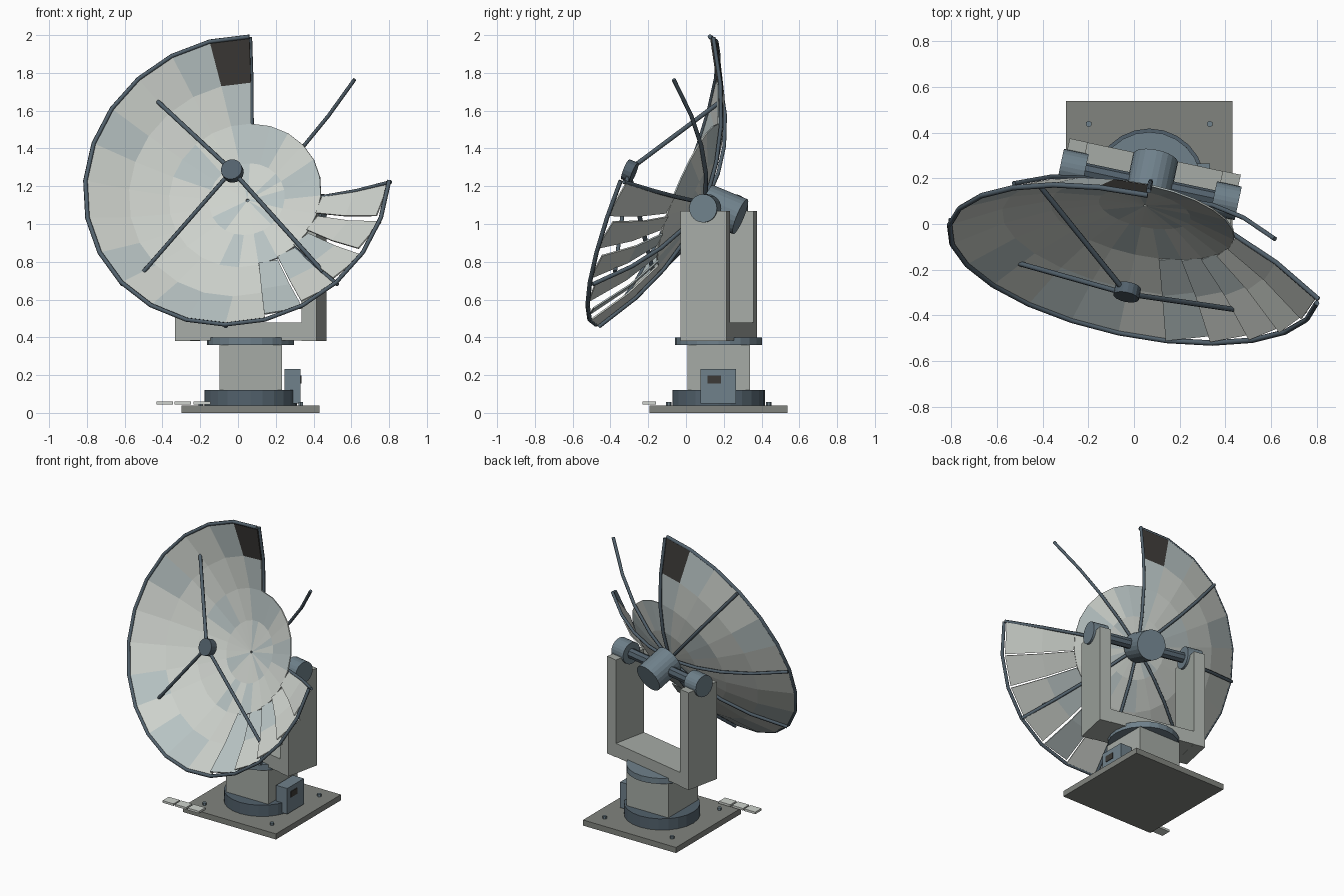
import bpy, bmesh, random
from math import sin, cos, pi, radians
from mathutils import Matrix, Vector

if "Cube" in bpy.data.objects:
    bpy.data.objects.remove(bpy.data.objects["Cube"])

random.seed(4)


def mat(name, r, g, b):
    m = bpy.data.materials.new(name)
    m.diffuse_color = (r, g, b, 1)
    m.use_nodes = True
    m.node_tree.nodes["Principled BSDF"].inputs["Base Color"].default_value = m.diffuse_color
    return m


PALE = mat("pale_panel", 0.62, 0.65, 0.61)
BLUE = mat("bluish_panel", 0.48, 0.55, 0.55)
BURNT = mat("burnt_panel", 0.045, 0.042, 0.038)
STEEL = mat("dark_steel", 0.085, 0.12, 0.15)
MOTOR = mat("blue_grey_steel", 0.16, 0.22, 0.26)
PAINT = mat("grey_paint", 0.38, 0.41, 0.38)
PLATE = mat("plate_grey", 0.22, 0.23, 0.21)


def finish(name, bm, matrix, *mats):
    me = bpy.data.meshes.new(name)
    bm.to_mesh(me)
    bm.free()
    for m in mats:
        me.materials.append(m)
    ob = bpy.data.objects.new(name, me)
    ob.matrix_world = matrix
    bpy.context.collection.objects.link(ob)
    return ob


def box(name, lo, hi, m, matrix=Matrix()):
    bm = bmesh.new()
    lo, hi = Vector(lo), Vector(hi)
    bmesh.ops.create_cube(bm, size=1, matrix=Matrix.Translation((lo + hi) / 2)
                          @ Matrix.Diagonal((*(hi - lo), 1)))
    return finish(name, bm, matrix, m)


def cyl(name, a, b, r, m, matrix=Matrix(), sides=24):
    a, b = Vector(a), Vector(b)
    bm = bmesh.new()
    rot = (b - a).to_track_quat('Z', 'Y').to_matrix().to_4x4()
    bmesh.ops.create_cone(bm, cap_ends=True, segments=sides, radius1=r, radius2=r,
                          depth=(b - a).length, matrix=Matrix.Translation((a + b) / 2) @ rot)
    return finish(name, bm, matrix, m)


def tube(name, pts, r, m, matrix):
    cu = bpy.data.curves.new(name, 'CURVE')
    cu.dimensions = '3D'
    cu.bevel_depth, cu.bevel_resolution, cu.use_fill_caps = r, 1, True
    sp = cu.splines.new('POLY')
    sp.points.add(len(pts) - 1)
    for p, co in zip(sp.points, pts):
        p.co = (*co, 1)
    cu.materials.append(m)
    ob = bpy.data.objects.new(name, cu)
    ob.matrix_world = matrix
    bpy.context.collection.objects.link(ob)
    bpy.ops.object.select_all(action='DESELECT')
    ob.select_set(True)
    bpy.context.view_layer.objects.active = ob
    bpy.ops.object.convert(target='MESH')


# Base plate, anchor bolts and pedestal
CX, CY = 0.067, 0.173
box("base_plate", (CX - .365, CY - .365, 0), (CX + .365, CY + .365, .04), PLATE)
for i, (sx, sy) in enumerate([(-1, -1), (1, -1), (-1, 1), (1, 1)]):
    x, y = CX + sx * .265, CY + sy * .265
    cyl(f"anchor_bolt_{i}", (x, y, .035), (x, y, .058), .014, MOTOR, sides=6)
cyl("base_ring", (CX, CY, .04), (CX, CY, .12), .245, STEEL)
box("pedestal", (CX - .165, CY - .165, .12), (CX + .165, CY + .165, .362), PAINT)
cyl("turntable", (CX, CY, .36), (CX, CY, .40), .23, MOTOR)

# Control box with a dark window
box("control_box", (.245, .078, .05), (.332, .265, .232), MOTOR)
box("control_window", (.325, .115, .155), (.336, .185, .197), BURNT)

# Fallen panel scraps beside the base
for i, (x0, x1) in enumerate([(-.432, -.345), (-.335, -.248), (-.235, -.145)]):
    box(f"scrap_panel_{i}", (x0, -.23, .045), (x1, -.16, .06), PALE)

# Yoke, turned about the vertical
YOKE = Matrix.Translation((CX, CY, 0)) @ Matrix.Rotation(radians(-12), 4, 'Z')
box("yoke_beam", (-.304, -.124, .382), (.304, .124, .478), PAINT, YOKE)
for side, s in (("left", -1), ("right", 1)):
    xs = sorted((s * .302, s * .383))
    box(side + "_yoke_arm", (xs[0], -.125, .38), (xs[1], .125, 1.07), PAINT, YOKE)
    cyl(side + "_bearing", (s * .287, 0, 1.083), (s * .398, 0, 1.083), .075, MOTOR, YOKE)
cyl("tilt_axle", (-.3, 0, 1.083), (.3, 0, 1.083), .035, STEEL, YOKE, 8)

# Dish frame: local z is the pointing axis, origin at the dish vertex
A, E = radians(12), radians(22)
X = Vector((cos(A), -sin(A), 0))
Z = Vector((-sin(A) * cos(E), -cos(A) * cos(E), sin(E)))
Y = Z.cross(X)
DISH = Matrix((X, Y, Z)).transposed().to_4x4()
DISH.translation = (.05, .079, 1.125)
R, DEPTH, N = .822, .28, 24


def on_dish(r, deg, lift=0):
    a = radians(deg)
    return Vector((r * cos(a), r * sin(a), DEPTH * (r / R) ** 2 + lift))


# Reflector: panels in four rings, a missing quarter, sprung petals next to it
RINGS = [.008, .205, .41, .61, R]
bm = bmesh.new()
for k in range(N):
    a0, a1 = k * 15, k * 15 + 15
    for j in range(4):
        if j >= 2 and a1 <= 90:
            continue
        q = [on_dish(RINGS[j], a0), on_dish(RINGS[j + 1], a0),
             on_dish(RINGS[j + 1], a1), on_dish(RINGS[j], a1)]
        if j >= 2 and a0 >= 285:
            mid = a0 + 7.5
            p0, p1 = on_dish(.41, mid), on_dish(R, mid)
            twist = Matrix.Rotation(radians(-10 - (k * 7 % 5) * 1.5), 3, p1 - p0)
            q = [p0 + twist @ ((v - p0) * .96) for v in q]
        f = bm.faces.new([bm.verts.new(v) for v in q])
        f.material_index = 1 if random.random() < .28 else 0
        if j == 3 and a0 == 90:
            f.material_index = 2
bmesh.ops.remove_doubles(bm, verts=bm.verts, dist=1e-4)
dish = finish("reflector", bm, DISH, PALE, BLUE, BURNT)
sol = dish.modifiers.new("thickness", 'SOLIDIFY')
sol.thickness, sol.offset = .008, -1

# Rim tube around the surviving three quarters
tube("rim", [on_dish(R, a) for a in range(90, 361, 15)], .012, STEEL, DISH)

# Back ribs, including the bare one in the gap
for i in range(8):
    tube(f"back_rib_{i}", [on_dish(r, i * 45, -.022) for r in (.06, .22, .41, .61, R + .005)],
         .011, STEEL, DISH)

# Hub behind the dish
cyl("hub", (0, 0, -.03), (0, 0, -.23), .1, MOTOR, DISH)

# Feed head and its three remaining struts
cyl("feed_head", (0, 0, .39), (0, 0, .44), .057, STEEL, DISH, 16)
for i, a in enumerate((135, 225, 315)):
    tube(f"feed_strut_{i}", [on_dish(.685, a), on_dish(.04, a, .41)], .012, STEEL, DISH)
